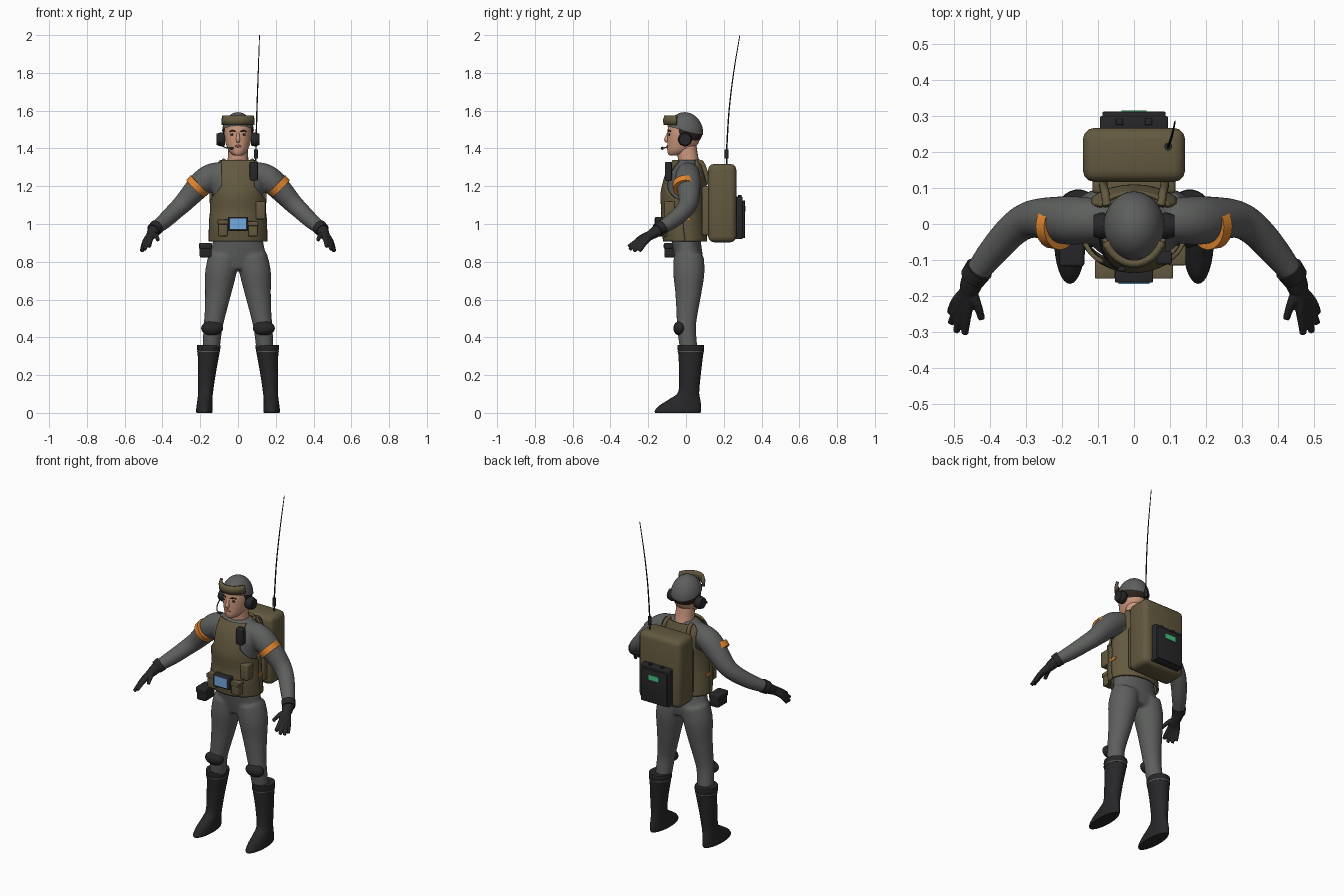
import bpy
import bmesh
import math
from mathutils import Matrix, Vector

if "Cube" in bpy.data.objects:
    bpy.data.objects.remove(bpy.data.objects["Cube"], do_unlink=True)


def material(name, r, g, b):
    m = bpy.data.materials.new(name)
    m.use_nodes = True
    m.diffuse_color = (r, g, b, 1)
    shader = next(n for n in m.node_tree.nodes if n.type == "BSDF_PRINCIPLED")
    shader.inputs["Base Color"].default_value = (r, g, b, 1)
    shader.inputs["Roughness"].default_value = 0.8
    return m


GREY = material("suit_grey", .11, .115, .11)
OLIVE = material("canvas_olive", .125, .1, .05)
BLACK = material("gear_black", .02, .02, .022)
SKIN = material("skin", .62, .32, .21)
ORANGE = material("band_orange", .75, .24, .03)
BLUE = material("screen_blue", .17, .4, .75)
GREEN = material("display_green", .06, .55, .2)
HAIR = material("hair_dark", .025, .016, .012)
LIPS = material("lips", .4, .14, .1)


def finish(bm, name, mat, mirror=False, angle=40):
    """Turn a bmesh into a shaded object, optionally mirrored across x."""
    bmesh.ops.recalc_face_normals(bm, faces=bm.faces)
    mesh = bpy.data.meshes.new(name)
    bm.to_mesh(mesh)
    bm.free()
    mesh.materials.append(mat)
    mesh.shade_smooth()
    mesh.set_sharp_from_angle(angle=math.radians(angle))
    obj = bpy.data.objects.new(name, mesh)
    bpy.context.collection.objects.link(obj)
    if mirror:
        obj.modifiers.new("mirror", "MIRROR").use_mirror_merge = False
    return obj


def blend(obj, voxel, repeat):
    """Fuse overlapping volumes into one smooth skin."""
    fuse = obj.modifiers.new("fuse", "REMESH")
    fuse.mode = "VOXEL"
    fuse.voxel_size = voxel
    fuse.use_smooth_shade = True
    relax = obj.modifiers.new("relax", "SMOOTH")
    relax.factor = 0.5
    relax.iterations = repeat


def spline(rows, steps=5):
    """Catmull-Rom interpolation of rows of numbers."""
    out = []
    last = len(rows) - 1
    for i in range(last):
        a, b, c, d = (rows[min(max(j, 0), last)] for j in range(i - 1, i + 3))
        for k in range(steps):
            t = k / steps
            out.append([q + t / 2 * (r - p + t * (2 * p - 5 * q + 4 * r - s + t * (3 * (q - r) + s - p)))
                        for p, q, r, s in zip(a, b, c, d)])
    return out + [list(rows[-1])]


def skin_rings(bm, rings):
    loops = [[bm.verts.new(p) for p in ring] for ring in rings]
    n = len(loops[0])
    for a, b in zip(loops, loops[1:]):
        for i in range(n):
            j = (i + 1) % n
            bm.faces.new((a[i], a[j], b[j], b[i]))
    bm.faces.new(loops[0])
    bm.faces.new(loops[-1])


def stack(bm, rows, seg=32, side=1):
    """Level ellipses: height, centre x, half width, front y, back y."""
    rings = []
    for z, cx, rx, yf, yb in spline(rows):
        ring = []
        for i in range(seg):
            a = math.tau * i / seg
            ring.append((side * cx + rx * math.cos(a), (yf + yb) / 2 + (yb - yf) / 2 * math.sin(a), z))
        rings.append(ring)
    skin_rings(bm, rings)


def tube(bm, rows, seg=20, side=1):
    """Round limb through points given as x, y, z, radius."""
    rows = spline(rows)
    pts = [Vector((side * r[0], r[1], r[2])) for r in rows]
    rings = []
    for i, p in enumerate(pts):
        d = (pts[min(i + 1, len(pts) - 1)] - pts[max(i - 1, 0)]).normalized()
        u = d.cross(Vector((.3, 1, .2))).normalized()
        v = d.cross(u)
        angles = [math.tau * k / seg for k in range(seg)]
        rings.append([p + rows[i][3] * (u * math.cos(a) + v * math.sin(a)) for a in angles])
    skin_rings(bm, rings)


def make_tube(name, rows, mat, mirror=False, seg=20):
    bm = bmesh.new()
    tube(bm, rows, seg)
    return finish(bm, name, mat, mirror)


def sheet(name, grid, mat, thick):
    """Open panel from a grid of points, given a thickness."""
    bm = bmesh.new()
    vs = [[bm.verts.new(p) for p in row] for row in grid]
    for a, b in zip(vs, vs[1:]):
        for i in range(len(a) - 1):
            bm.faces.new((a[i], a[i + 1], b[i + 1], b[i]))
    solid = finish(bm, name, mat).modifiers.new("thickness", "SOLIDIFY")
    solid.thickness = thick
    solid.offset = 0


def box(name, xs, ys, zs, mat, bevel=.006, mirror=False):
    bm = bmesh.new()
    spans = (xs, ys, zs)
    mid = Matrix.Translation([(lo + hi) / 2 for lo, hi in spans])
    bmesh.ops.create_cube(bm, size=1, matrix=mid @ Matrix.Diagonal([hi - lo for lo, hi in spans] + [1]))
    if bevel:
        bmesh.ops.bevel(bm, geom=bm.edges[:], offset=bevel, segments=3, profile=.5, affect="EDGES")
    return finish(bm, name, mat, mirror)


def ball(name, loc, radii, mat, mirror=False, cut=None):
    bm = bmesh.new()
    m = Matrix.Translation(loc) @ Matrix.Diagonal(list(radii) + [1])
    bmesh.ops.create_uvsphere(bm, u_segments=32, v_segments=20, radius=1, matrix=m)
    if cut:
        bmesh.ops.bisect_plane(bm, geom=bm.verts[:] + bm.edges[:] + bm.faces[:],
                               plane_co=cut[0], plane_no=cut[1], clear_inner=True)
    return finish(bm, name, mat, mirror)


# Fitted suit: torso, arms and legs fused together
torso = [(.76, 0, .11, -.045, .08), (.82, 0, .15, -.06, .09), (.9, 0, .135, -.075, .08),
         (1.06, 0, .125, -.1, .075), (1.15, 0, .13, -.11, .085), (1.24, 0, .145, -.095, .085),
         (1.3, 0, .125, -.07, .08), (1.34, 0, .075, -.045, .065)]
arm = [(.09, .01, 1.27, .06), (.14, .01, 1.255, .066), (.185, .01, 1.222, .068), (.24, .015, 1.165, .06),
       (.29, .012, 1.11, .052), (.335, -.015, 1.067, .047), (.39, -.075, 1.015, .042),
       (.445, -.145, .97, .033)]
leg = [(.075, .015, .83, .08), (.092, .015, .74, .083), (.106, .012, .63, .069),
       (.122, .005, .52, .056), (.134, .003, .44, .05), (.145, .02, .3, .045)]
bm = bmesh.new()
stack(bm, torso)
for side in (-1, 1):
    tube(bm, arm, side=side)
    tube(bm, leg, side=side)
blend(finish(bm, "suit_body", GREY), .009, 6)

# Gloves: palm spokes, fingers and thumb
bm = bmesh.new()
wrist = (.442, -.14, .972, .033)
palm = (.458, -.185, .943, .026)
for knuckle, tip in (((.463, -.24, .922, .015), (.47, -.305, .88, .01)),
                     ((.476, -.237, .913, .015), (.494, -.299, .865, .01)),
                     ((.487, -.229, .907, .015), (.508, -.275, .855, .01)),
                     ((.494, -.214, .905, .014), (.512, -.245, .855, .009)),
                     ((.437, -.22, .94, .014), (.423, -.264, .915, .01))):
    tube(bm, [wrist, palm, knuckle, tip], 12)
blend(finish(bm, "gloves", BLACK, mirror=True), .004, 2)
make_tube("glove_cuffs", [(.43, -.125, .984, .04), (.448, -.15, .966, .037)], BLACK, True)

# Armbands showing on the front of the sleeves
make_tube("armbands", [(.203, -.006, 1.212, .066), (.228, -.004, 1.187, .064)], ORANGE, True)

# Boots with a pale cuff line, and knee pads
bm = bmesh.new()
stack(bm, [(0, .178, .041, -.163, .076), (.012, .178, .044, -.165, .08), (.04, .177, .042, -.14, .08),
           (.075, .175, .039, -.085, .075), (.11, .172, .04, -.042, .07), (.2, .166, .047, -.036, .078),
           (.3, .157, .056, -.04, .09), (.345, .155, .062, -.045, .096), (.36, .155, .061, -.044, .094)])
finish(bm, "boots", BLACK, mirror=True)
bm = bmesh.new()
stack(bm, [(.322, .156, .0605, -.0445, .0945), (.328, .156, .0615, -.0455, .0955)])
finish(bm, "boot_cuff_lines", GREY, mirror=True)
ball("knee_pads", (.137, -.033, .448), (.058, .034, .038), BLACK, True)

# Vest: front and back panels with scooped armholes
vest = spline([(.908, .15, -.115, .106), (1, .148, -.128, .1), (1.07, .143, -.125, .098),
               (1.15, .146, -.13, .1), (1.22, .157, -.117, .104), (1.28, .15, -.097, .1),
               (1.335, .11, -.066, .085)], 6)
for name, facing, narrow in (("vest_front", -1, .085), ("vest_back", 1, .115)):
    grid = []
    for z, rx, yf, yb in vest:
        limit = narrow + .08 * min(max((1.2 - z) / .1, 0), 1)
        reach = math.asin(min(1, min(limit, rx * .85 if z > 1.3 else limit) / rx))
        row = []
        for k in range(-10, 11):
            a = reach * k / 10
            row.append((rx * math.sin(a), (yf + yb) / 2 + facing * (yb - yf) / 2 * math.cos(a), z))
        grid.append(row)
    sheet(name, grid, OLIVE, .012)
box("vest_side_tabs", (.142, .153), (-.02, .02), (1.02, 1.034), ORANGE, 0, True)

# Things carried on the vest
box("pouch_right", (-.105, -.055), (-.148, -.1), (.935, 1.02), OLIVE)
box("pouch_left", (.055, .105), (-.148, -.1), (.935, 1.012), OLIVE)
box("pouch_side", (.095, .145), (-.115, -.06), (1.025, 1.12), OLIVE)
for name, xs, top in (("pouch_flap_right", (-.108, -.052), 1.023), ("pouch_flap_left", (.052, .108), 1.015)):
    box(name, xs, (-.152, -.1), (top - .025, top), OLIVE, .004)
box("tablet_frame", (-.053, .053), (-.163, -.12), (.963, 1.038), BLACK, .005)
box("tablet_screen", (-.043, .043), (-.166, -.16), (.973, 1.03), BLUE, 0)
box("chest_radio", (.062, .105), (-.112, -.075), (1.23, 1.328), BLACK)
box("hip_pouch", (-.203, -.14), (-.115, -.02), (.822, .897), BLACK, .01)
box("hip_pouch_flap", (-.207, -.138), (-.118, -.02), (.868, .9), BLACK, .008)

# Backpack, rear unit and whip antenna
box("pack_frame", (-.115, .115), (.085, .13), (.94, 1.2), OLIVE, .01)
box("backpack", (-.142, .142), (.117, .267), (.903, 1.318), OLIVE, .032)
make_tube("shoulder_straps", [(.075, .05, 1.335, .012), (.08, .085, 1.32, .012),
                              (.085, .105, 1.27, .012), (.085, .12, 1.21, .012)], OLIVE, True, 10)
box("rear_unit", (-.095, .095), (.255, .3), (.92, 1.145), BLACK)
box("rear_unit_cover", (-.088, .088), (.29, .312), (.925, 1.125), BLACK, .004)
box("rear_display", (-.035, .035), (.309, .315), (1.065, 1.095), GREEN, 0)
box("rear_unit_knobs", (.03, .05), (.275, .295), (1.14, 1.153), BLACK, .003, True)
make_tube("antenna_stalk", [(.095, .215, 1.3, .004), (.095, .215, 1.36, .004)], BLACK, seg=8)
make_tube("antenna_base", [(.095, .215, 1.348, .011), (.095, .215, 1.395, .011)], BLACK, seg=12)
make_tube("antenna_whip", [(.095, .215, 1.39, .004), (.1, .228, 1.6, .0035),
                           (.107, .252, 1.8, .003), (.114, .285, 2, .002)], BLACK, seg=8)

# Head and neck
make_tube("neck", [(0, .018, 1.29, .064), (0, .012, 1.34, .055), (0, .002, 1.42, .052)], SKIN)
bm = bmesh.new()
stack(bm, [(1.362, 0, .016, -.085, -.045), (1.37, 0, .032, -.094, -.01), (1.39, 0, .05, -.099, .03),
           (1.42, 0, .063, -.099, .06), (1.45, 0, .07, -.099, .074), (1.49, 0, .073, -.098, .08),
           (1.53, 0, .068, -.09, .078), (1.57, 0, .04, -.06, .05)])
finish(bm, "head", SKIN)
make_tube("nose", [(0, -.092, 1.484, .007), (0, -.1, 1.463, .009), (0, -.104, 1.445, .012),
                   (0, -.098, 1.434, .008)], SKIN, seg=12)
ball("lips", (0, -.098, 1.412), (.017, .006, .006), LIPS)
ball("eyes", (.028, -.088, 1.474), (.013, .006, .007), HAIR, True)
make_tube("eyebrows", [(.012, -.096, 1.488, .003), (.028, -.092, 1.494, .004), (.045, -.08, 1.49, .003)],
          HAIR, True, 8)
ball("hair", (0, 0, 1.485), (.079, .087, .075), HAIR, cut=((0, -.035, 1.48), (0, 1, .3)))

# Helmet with goggles resting on the brow
ball("helmet", (0, -.007, 1.48), (.085, .098, .112), GREY, cut=((0, 0, 1.493), (0, .25, 1)))
grid = []
for z, grow in ((1.525, .004), (1.55, .006), (1.572, 0)):
    angles = [math.radians(d) for d in range(-65, 66, 10)]
    grid.append([((.084 + grow) * math.sin(a), -.005 - (.103 + grow) * math.cos(a), z) for a in angles])
sheet("goggles", grid, OLIVE, .016)

# Headset with boom microphone
make_tube("ear_cups", [(.07, -.005, 1.448, .032), (.09, -.005, 1.448, .037), (.113, -.005, 1.448, .03)],
          BLACK, True, 24)
make_tube("mic_boom", [(-.098, -.03, 1.435, .003), (-.085, -.08, 1.415, .003),
                       (-.06, -.115, 1.403, .003), (-.035, -.126, 1.401, .003)], BLACK, seg=8)
ball("microphone", (-.034, -.126, 1.401), (.012, .008, .008), BLACK)
